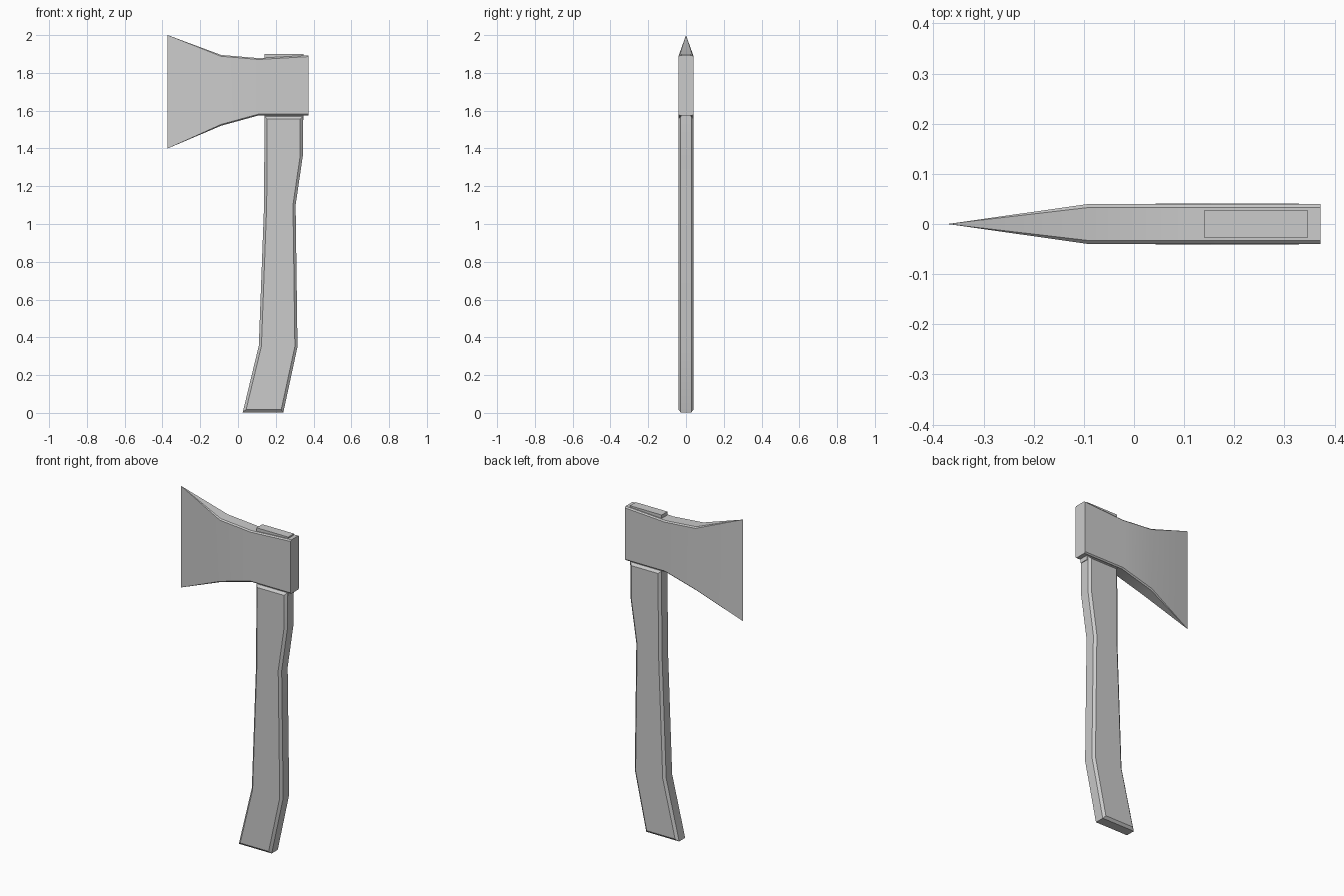
import bpy, bmesh

cube = bpy.data.objects.get("Cube")
if cube:
    bpy.data.objects.remove(cube, do_unlink=True)

grey = bpy.data.materials.new("plain_grey")
grey.use_nodes = True
COLOUR = (0.6, 0.6, 0.6, 1)
grey.diffuse_color = COLOUR
grey.node_tree.nodes["Principled BSDF"].inputs["Base Color"].default_value = COLOUR


def finish(name, bm):
    """Turn a bmesh into a shaded object with outward normals."""
    bmesh.ops.recalc_face_normals(bm, faces=bm.faces)
    mesh = bpy.data.meshes.new(name)
    bm.to_mesh(mesh)
    bm.free()
    mesh.materials.append(grey)
    obj = bpy.data.objects.new(name, mesh)
    bpy.context.collection.objects.link(obj)
    bpy.ops.object.select_all(action="DESELECT")
    obj.select_set(True)
    bpy.context.view_layer.objects.active = obj
    bpy.ops.object.shade_smooth_by_angle(angle=0.3)
    return obj


def slab(name, outline, half, inset=0, rise=0):
    """Extrude an x-z outline along y, with raised, chamfered side faces."""
    bm = bmesh.new()
    rings = [[bm.verts.new((x, y, z)) for x, z in outline] for y in (-half, half)]
    caps = [bm.faces.new(ring) for ring in rings]
    n = len(outline)
    for i in range(n):
        j = (i + 1) % n
        bm.faces.new((rings[0][i], rings[0][j], rings[1][j], rings[1][i]))
    bmesh.ops.recalc_face_normals(bm, faces=bm.faces)
    if inset:
        bmesh.ops.inset_individual(bm, faces=caps, thickness=inset, depth=rise,
                                   use_even_offset=True)
    return finish(name, bm)


# Curved handle with chamfered edges
slab("handle", [(0.025, 0.003), (0.24, 0.003), (0.315, 0.35), (0.305, 1.1),
                (0.343, 1.36), (0.343, 1.57), (0.14, 1.57), (0.138, 1.1),
                (0.11, 0.355)], 0.028, 0.014, 0.0125)

# Handle tenon running up through the head
slab("handle_tenon", [(0.14, 1.55), (0.347, 1.55), (0.347, 1.9), (0.14, 1.9)], 0.027)

# Axe head: chamfered sections narrowing to the cutting edge
# (x, bottom, top, half thickness, chamfer)
SECTIONS = [(-0.372, 1.4, 2.0, 0, 0), (-0.09, 1.52, 1.895, 0.04, 0.007),
            (0.11, 1.575, 1.878, 0.04, 0.007), (0.372, 1.575, 1.893, 0.04, 0.007)]
bm = bmesh.new()
loops = []
for x, low, high, w, c in SECTIONS:
    side = [(w - c, low), (w, low + c), (w, high - c), (w - c, high)]
    ring = side + [(-y, z) for y, z in reversed(side)]
    loops.append([bm.verts.new((x, y, z)) for y, z in ring])
for a, b in zip(loops, loops[1:]):
    for i in range(len(a)):
        j = (i + 1) % len(a)
        bm.faces.new((a[i], a[j], b[j], b[i]))
bm.faces.new(loops[-1])
bmesh.ops.remove_doubles(bm, verts=bm.verts, dist=0.0001)
finish("axe_head", bm)
